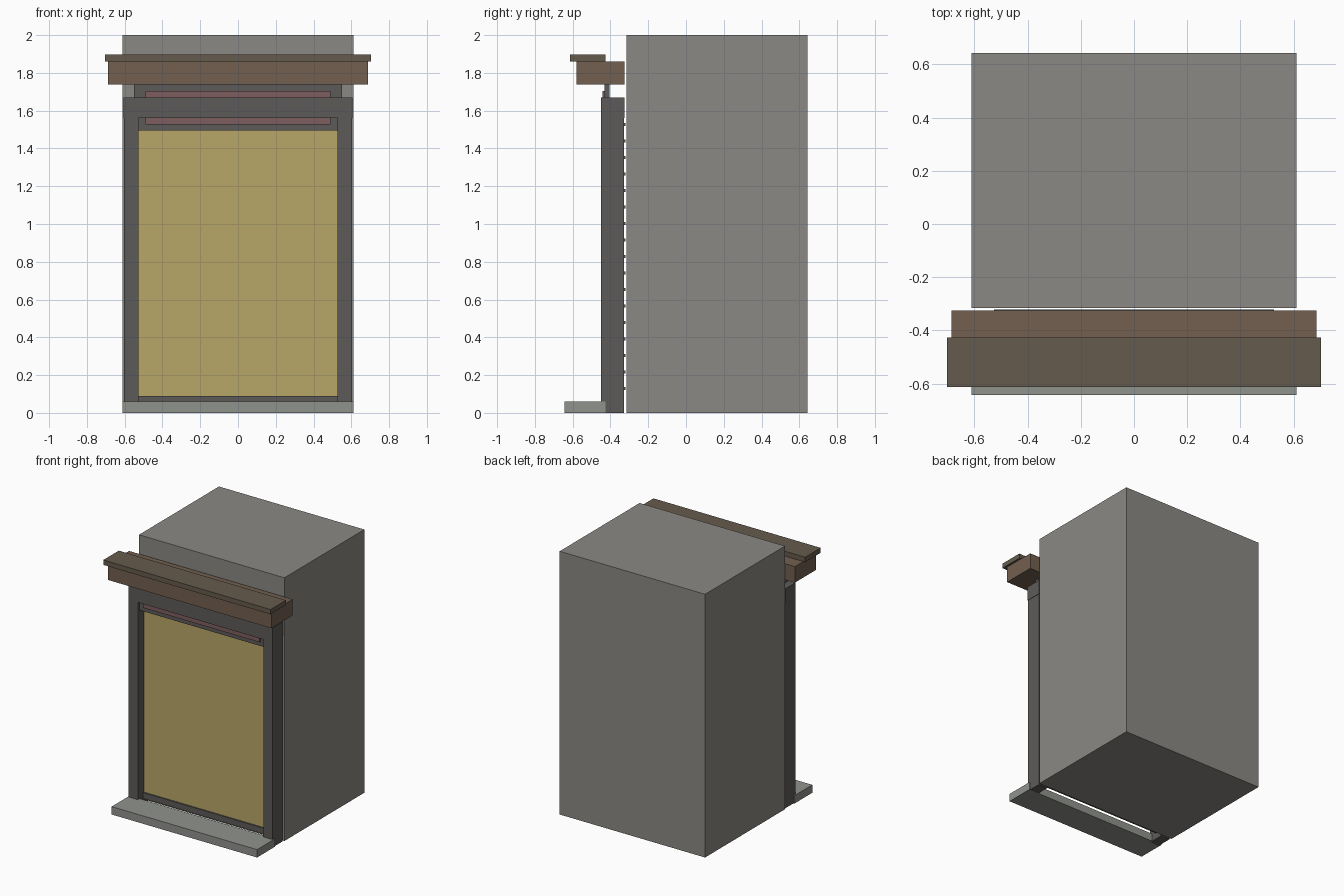
import bpy, bmesh

if "Cube" in bpy.data.objects:
    bpy.data.objects.remove(bpy.data.objects["Cube"])


def material(name, rgb):
    m = bpy.data.materials.new(name)
    m.diffuse_color = (*rgb, 1)
    m.use_nodes = True
    m.node_tree.nodes["Principled BSDF"].inputs["Base Color"].default_value = m.diffuse_color
    return m


STONE = material("stone", (0.26, 0.25, 0.23))
SILL = material("sill_stone", (0.28, 0.29, 0.27))
DARK = material("dark_frame", (0.11, 0.105, 0.10))
BROWN = material("brown_wood", (0.17, 0.115, 0.08))
CAP = material("dark_brown_wood", (0.13, 0.105, 0.075))
PINK = material("dusty_pink", (0.21, 0.11, 0.115))
YELLOW = material("straw_yellow", (0.48, 0.39, 0.14))


def box(name, x, y, z, mat):
    """Axis-aligned box from (min, max) ranges."""
    bm = bmesh.new()
    bmesh.ops.create_cube(bm, size=1)
    for v in bm.verts:
        for i, (lo, hi) in enumerate((x, y, z)):
            v.co[i] = (v.co[i] + 0.5) * (hi - lo) - (hi - lo) / 2
    me = bpy.data.meshes.new(name)
    bm.to_mesh(me)
    bm.free()
    me.materials.append(mat)
    ob = bpy.data.objects.new(name, me)
    ob.location = [(lo + hi) / 2 for lo, hi in (x, y, z)]
    bpy.context.collection.objects.link(ob)
    return ob


def wide(name, half, y, z, mat):
    """Box centred on x = 0."""
    return box(name, (-half, half), y, z, mat)


# building behind the shopfront, and the step before it
wide("building_block", 0.611, (-0.316, 0.644), (0, 2), STONE)
wide("door_step", 0.611, (-0.644, -0.427), (0, 0.06), SILL)

# side posts and lintel
for side, s in (("left", -1), ("right", 1)):
    box(f"{side}_post", sorted((s * 0.527, s * 0.604)), (-0.449, -0.328), (0, 1.56), DARK)
wide("lintel", 0.607, (-0.45, -0.326), (1.56, 1.67), DARK)

# sign board passing behind the lintel, with its raised face
wide("sign_board", 0.55, (-0.432, -0.405), (1.494, 1.738), DARK)
wide("sign_face", 0.49, (-0.442, -0.430), (1.526, 1.703), PINK)

# cornice
wide("cornice", 0.687, (-0.581, -0.325), (1.738, 1.86), BROWN)
wide("cornice_cap", 0.703, (-0.613, -0.427), (1.86, 1.897), CAP)

# shutter panel, bottom rail and the row of slats behind it
wide("shutter_panel", 0.527, (-0.375, -0.345), (0.09, 1.56), YELLOW)
wide("shutter_bottom_rail", 0.527, (-0.385, -0.335), (0.045, 0.09), DARK)
slat = wide("shutter_slats", 0.527, (-0.346, -0.321), (0.122, 0.138), DARK)
rows = slat.modifiers.new("rows", 'ARRAY')
rows.count = 17
rows.use_relative_offset = False
rows.use_constant_offset = True
rows.constant_offset_displace = (0, 0, 0.0873)
